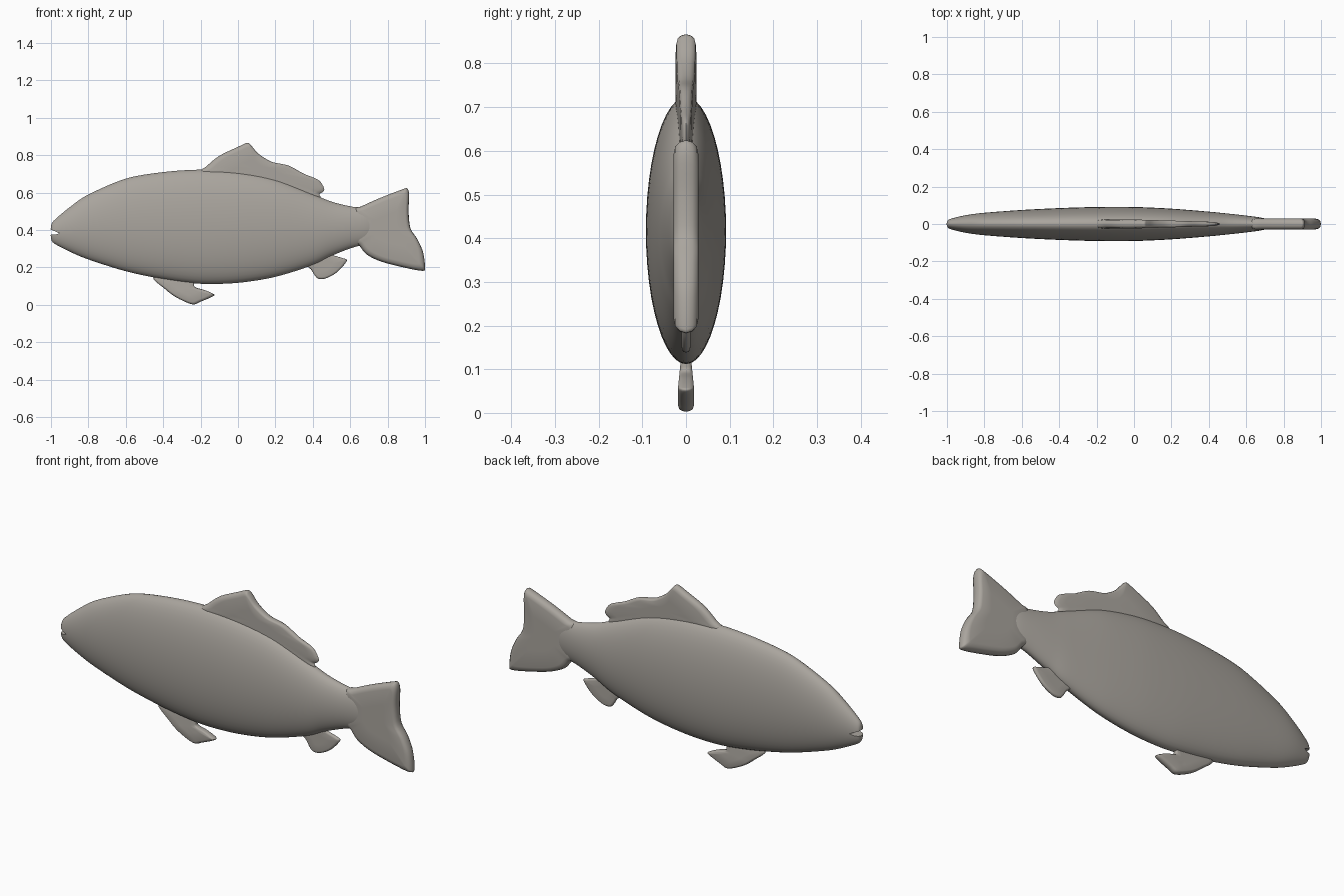
import bpy
import bmesh
from math import sin, cos, pi, radians
from mathutils import Vector

default_cube = bpy.data.objects.get("Cube")
if default_cube:
    bpy.data.objects.remove(default_cube, do_unlink=True)

skin = bpy.data.materials.new("warm_grey")
skin.use_nodes = True
skin_colour = (0.40, 0.375, 0.34, 1)
skin.diffuse_color = skin_colour
shader = skin.node_tree.nodes["Principled BSDF"]
shader.inputs["Base Color"].default_value = skin_colour
shader.inputs["Roughness"].default_value = 0.6


def spline(points, steps, closed):
    """Smooth curve through the given points."""
    pts = [Vector(p) for p in points]
    count = len(pts)

    def at(i):
        return pts[i % count] if closed else pts[max(0, min(count - 1, i))]

    result = []
    for i in range(count if closed else count - 1):
        a, b, c, d = at(i - 1), at(i), at(i + 1), at(i + 2)
        for k in range(steps):
            t = k / steps
            m, n = (c - a) * 0.45, (d - b) * 0.45
            result.append(b + m * t + (3 * (c - b) - 2 * m - n) * t ** 2
                          + (2 * (b - c) + m + n) * t ** 3)
    return result if closed else result + [pts[-1]]


def bridge(bm, first, second):
    for i in range(len(first)):
        j = (i + 1) % len(first)
        bm.faces.new((first[i], first[j], second[j], second[i]))


def cap(bm, ring, centre):
    tip = bm.verts.new(centre)
    for i in range(len(ring)):
        bm.faces.new((ring[i], ring[(i + 1) % len(ring)], tip))


def finish(bm, name):
    bmesh.ops.recalc_face_normals(bm, faces=bm.faces)
    mesh = bpy.data.meshes.new(name)
    bm.to_mesh(mesh)
    bm.free()
    obj = bpy.data.objects.new(name, mesh)
    bpy.context.collection.objects.link(obj)
    mesh.materials.append(skin)
    return obj


def smooth(obj, degrees=50):
    bpy.ops.object.select_all(action="DESELECT")
    obj.select_set(True)
    bpy.context.view_layer.objects.active = obj
    bpy.ops.object.shade_smooth_by_angle(angle=radians(degrees))


def make_fin(name, outline, centre, thickness):
    """Pillowed fin: outline rings shrink towards the centre as they thicken."""
    bm = bmesh.new()
    edge = spline(outline, 4, True)
    mid = Vector(centre)

    def ring(scale, depth):
        return [bm.verts.new((q.x, depth * thickness(q.x, q.y), q.y))
                for q in (mid + (p - mid) * scale for p in edge)]

    rim = ring(1, 0)
    for side in (-1, 1):
        last = rim
        for scale, depth in ((0.98, 0.5), (0.93, 0.85), (0.84, 1), (0.4, 1)):
            layer = ring(scale, depth * side)
            bridge(bm, last, layer)
            last = layer
        cap(bm, last, (mid.x, side * thickness(mid.x, mid.y), mid.y))
    smooth(finish(bm, name), 60)


# Body: stations of (position, back height, belly height) and half width
stations = [
    (-1, 0.42, 0.355), (-0.985, 0.45, 0.33), (-0.9, 0.522, 0.285),
    (-0.8, 0.59, 0.243), (-0.6, 0.675, 0.18), (-0.4, 0.71, 0.138),
    (-0.2, 0.723, 0.113), (0, 0.713, 0.118), (0.2, 0.672, 0.15),
    (0.4, 0.592, 0.213), (0.5, 0.552, 0.262), (0.6, 0.527, 0.302),
    (0.68, 0.515, 0.325), (0.74, 0.49, 0.35)]
half_widths = [0.012, 0.026, 0.047, 0.06, 0.075, 0.085, 0.091,
               0.091, 0.082, 0.066, 0.056, 0.045, 0.034, 0.02]

bm = bmesh.new()
SIDES = 48
profile = spline(stations, 6, False)
widths = spline([(w, 0) for w in half_widths], 6, False)
rings = []
for station, width in zip(profile, widths):
    x, top, bottom = station
    centre, height = (top + bottom) / 2, (top - bottom) / 2
    rings.append([bm.verts.new((x, width.x * cos(2 * pi * k / SIDES),
                                centre + height * sin(2 * pi * k / SIDES)))
                  for k in range(SIDES)])
for first, second in zip(rings, rings[1:]):
    bridge(bm, first, second)
cap(bm, rings[0], (-1.003, 0, 0.388))
cap(bm, rings[-1], (0.75, 0, 0.42))
body = finish(bm, "body")

# Mouth: a tapered slot cut into the snout
bm = bmesh.new()
slot = [(-1.05, 0.43), (-1, 0.402), (-0.975, 0.392), (-0.955, 0.383),
        (-0.975, 0.376), (-1, 0.375), (-1.05, 0.365)]
sides = [[bm.verts.new((x, y, z)) for x, z in slot] for y in (-0.1, 0.1)]
bridge(bm, *sides)
for side in sides:
    bm.faces.new(side)
cutter = finish(bm, "mouth_cutter")
cutter.hide_render = True
cut = body.modifiers.new("mouth", "BOOLEAN")
cut.operation = "DIFFERENCE"
cut.solver = "EXACT"
cut.object = cutter
bpy.context.view_layer.objects.active = body
bpy.ops.object.modifier_apply(modifier=cut.name)
bpy.data.objects.remove(cutter, do_unlink=True)
smooth(body)

# Tail fin
make_fin("tail_fin", [
    (0.62, 0.505), (0.66, 0.527), (0.76, 0.572), (0.88, 0.618), (0.905, 0.622),
    (0.915, 0.59), (0.912, 0.5), (0.922, 0.41), (0.96, 0.35), (0.99, 0.28),
    (1, 0.2), (0.988, 0.182), (0.9, 0.197), (0.77, 0.23), (0.69, 0.268),
    (0.65, 0.315), (0.62, 0.35)], (0.8, 0.41), lambda x, z: 0.029)

# Dorsal fin, thinner towards its rear end
make_fin("dorsal_fin", [
    (-0.21, 0.7), (-0.17, 0.74), (-0.1, 0.797), (0, 0.845), (0.05, 0.867),
    (0.07, 0.853), (0.11, 0.808), (0.18, 0.765), (0.27, 0.745), (0.35, 0.702),
    (0.43, 0.668), (0.46, 0.625), (0.455, 0.605), (0.435, 0.592),
    (0.44, 0.572), (0.39, 0.55), (0.2, 0.63), (0, 0.67)],
    (0.1, 0.725), lambda x, z: 0.024 - 0.03 * max(0, x))

# Pelvic fin, thicker below
make_fin("pelvic_fin", [
    (-0.45, 0.15), (-0.39, 0.085), (-0.33, 0.04), (-0.245, 0.003),
    (-0.2, 0.017), (-0.13, 0.048), (-0.135, 0.06), (-0.18, 0.08),
    (-0.23, 0.095), (-0.235, 0.12), (-0.25, 0.16)],
    (-0.28, 0.085), lambda x, z: 0.018 - 0.1 * max(0, z - 0.06))

# Anal fin
make_fin("anal_fin", [
    (0.36, 0.22), (0.39, 0.19), (0.41, 0.158), (0.43, 0.14), (0.47, 0.142),
    (0.53, 0.175), (0.582, 0.235), (0.56, 0.25), (0.51, 0.265),
    (0.49, 0.28), (0.42, 0.255)], (0.46, 0.21), lambda x, z: 0.01)
